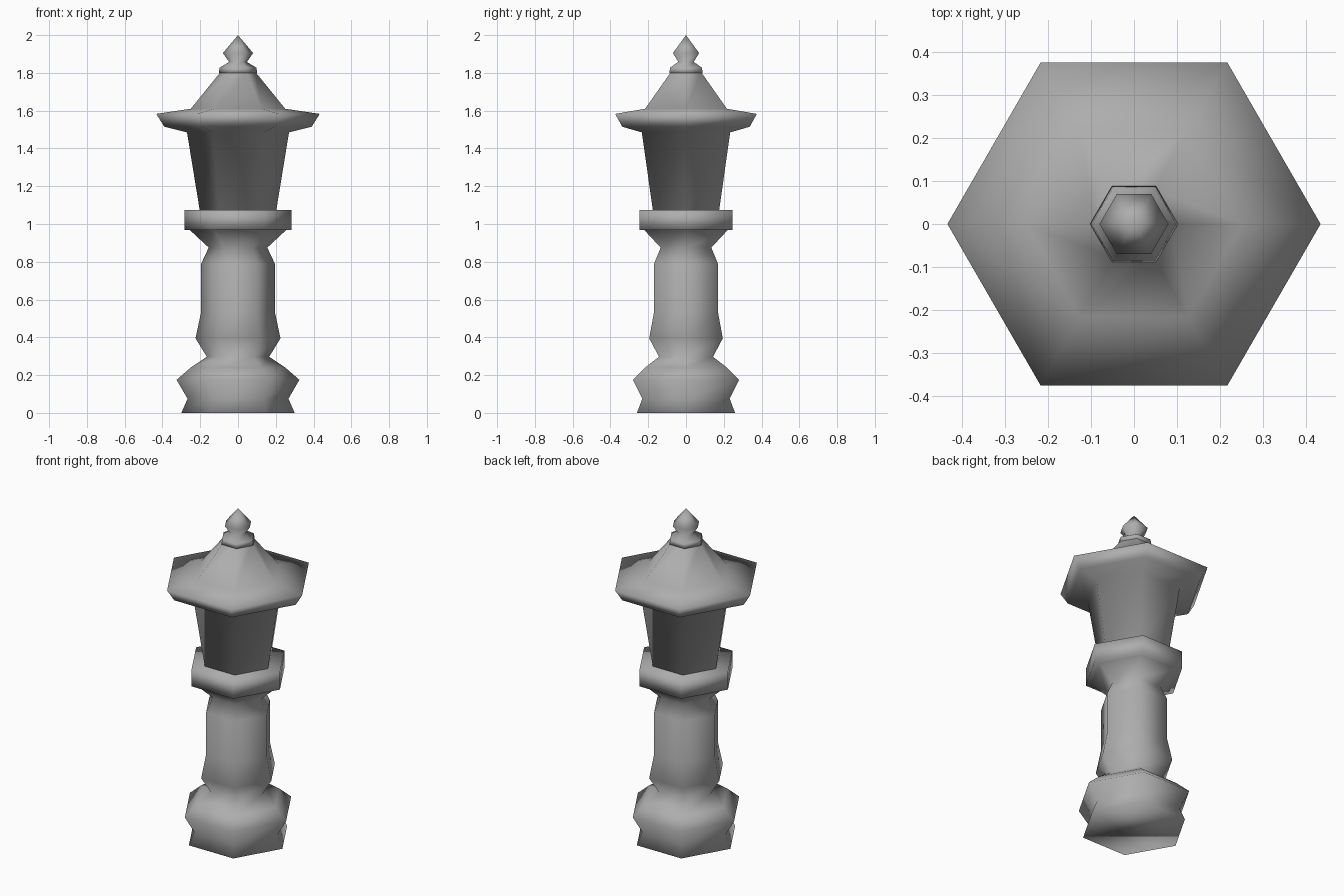
import bpy
import bmesh
from math import cos, sin, tau

SIDES = 6

cube = bpy.data.objects.get("Cube")
if cube:
    bpy.data.objects.remove(cube, do_unlink=True)

# One plain stone colour
STONE = (0.42, 0.42, 0.42, 1)
stone = bpy.data.materials.new("stone_grey")
stone.use_nodes = True
stone.diffuse_color = STONE
stone.node_tree.nodes["Principled BSDF"].inputs["Base Color"].default_value = STONE


def turned_part(name, profile, cap_top=True):
    """Sweep a (radius, height) profile round a hexagon, smooth shaded."""
    bm = bmesh.new()
    rings = []
    for r, z in profile:
        if r == 0:
            rings.append([bm.verts.new((0, 0, z))] * SIDES)
        else:
            rings.append([bm.verts.new((r * cos(tau * i / SIDES), r * sin(tau * i / SIDES), z))
                          for i in range(SIDES)])
    for low, high in zip(rings, rings[1:]):
        for i in range(SIDES):
            j = (i + 1) % SIDES
            corners = [low[i], low[j], high[j], high[i]]
            bm.faces.new(list(dict.fromkeys(corners)))
    bm.faces.new(rings[0][::-1])
    if cap_top and profile[-1][0] > 0:
        bm.faces.new(rings[-1])
    for face in bm.faces:
        face.smooth = True
    mesh = bpy.data.meshes.new(name)
    bm.to_mesh(mesh)
    bm.free()
    mesh.materials.append(stone)
    obj = bpy.data.objects.new(name, mesh)
    bpy.context.collection.objects.link(obj)
    return obj


# Foot, waisted column and flared neck
turned_part("base_and_column", [
    (0.30, 0), (0.267, 0.075), (0.325, 0.175), (0.25, 0.24), (0.165, 0.297),
    (0.225, 0.395), (0.195, 0.535), (0.195, 0.79), (0.155, 0.875), (0.255, 0.968),
], cap_top=False)

# Flat slab under the lantern
turned_part("platform", [(0.283, 0.968), (0.283, 1.075)])

# Lantern chamber widening into the eaves and roof
turned_part("lantern_and_roof", [
    (0.203, 1.075), (0.27, 1.485), (0.39, 1.515), (0.433, 1.583),
    (0.25, 1.61), (0.092, 1.805),
], cap_top=False)

# Collar and pointed bud on top
turned_part("finial", [
    (0.102, 1.80), (0.097, 1.828), (0.047, 1.858), (0.08, 1.905), (0, 2.0),
])
